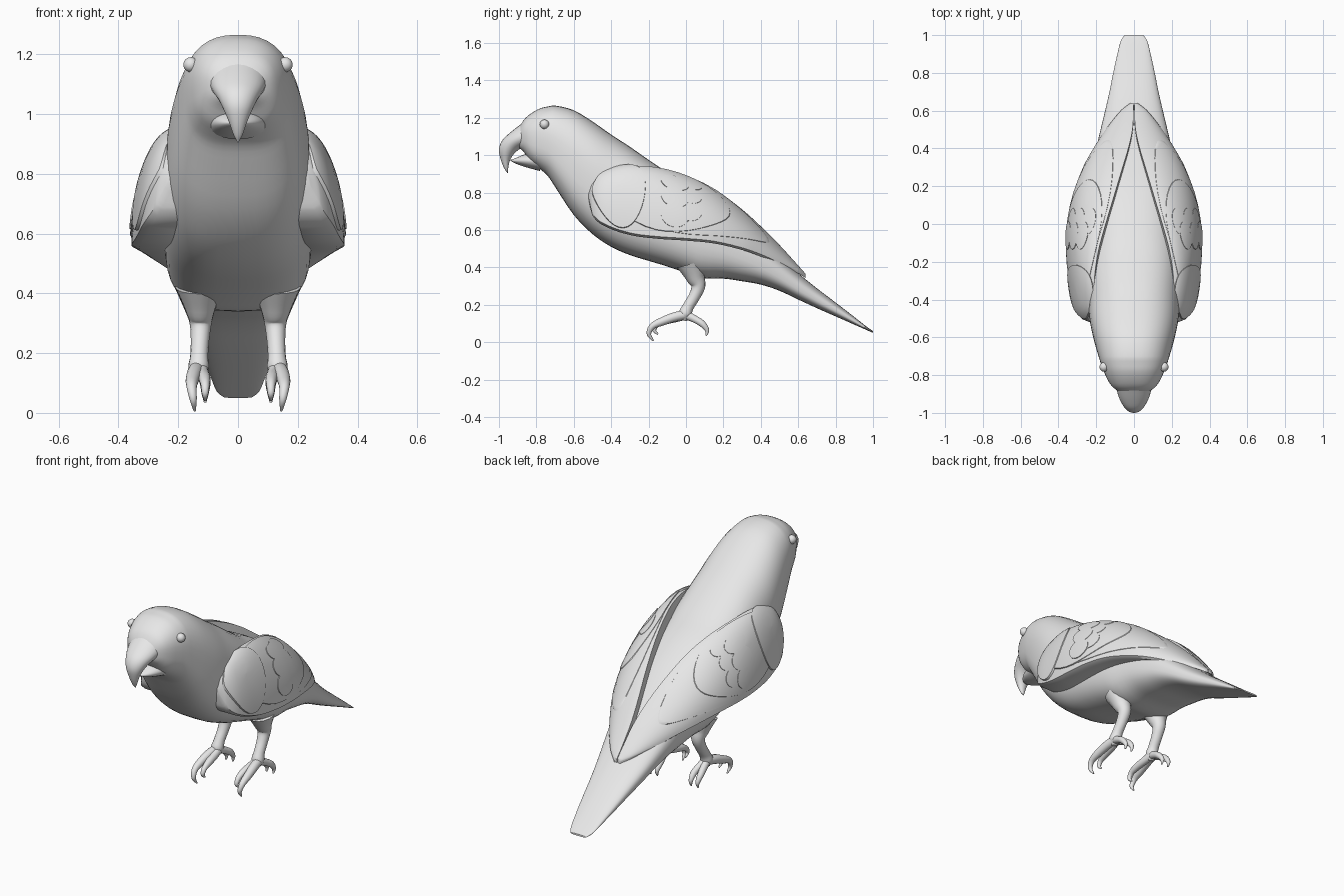
import bpy
from math import sin, cos, pi, radians
from mathutils import Vector

cube = bpy.data.objects.get("Cube")
if cube:
    bpy.data.objects.remove(cube, do_unlink=True)

grey = bpy.data.materials.new("plain grey")
grey.use_nodes = True
grey.diffuse_color = (0.8, 0.8, 0.8, 1)
grey.node_tree.nodes["Principled BSDF"].inputs["Base Color"].default_value = (0.8, 0.8, 0.8, 1)


def sample(table, t):
    """Smoothly interpolate rows whose first entry is the parameter."""
    t = min(max(t, table[0][0]), table[-1][0])
    i = 0
    while i < len(table) - 2 and t > table[i + 1][0]:
        i += 1
    a, b = table[i], table[i + 1]
    before, after = table[max(i - 1, 0)], table[min(i + 2, len(table) - 1)]
    h = b[0] - a[0]
    u = (t - a[0]) / h
    row = []
    for k in range(1, len(a)):
        ma = (b[k] - before[k]) / (b[0] - before[0]) * h
        mb = (after[k] - a[k]) / (after[0] - a[0]) * h
        row.append(a[k] + u * ma + u * u * (3 * (b[k] - a[k]) - 2 * ma - mb)
                   + u ** 3 * (2 * (a[k] - b[k]) + ma + mb))
    return row


def steps(table, n):
    """Parameters spread evenly between the rows of a table."""
    for a, b in zip(table, table[1:]):
        for j in range(n):
            yield a[0] + (b[0] - a[0]) * j / n
    yield table[-1][0]


def loft(name, rings, mirror=False, sharp=50):
    """Skin closed rings of points, capping both ends."""
    n = len(rings[0])
    verts = [p for ring in rings for p in ring]
    faces = [(r * n + i, r * n + (i + 1) % n, (r + 1) * n + (i + 1) % n, (r + 1) * n + i)
             for r in range(len(rings) - 1) for i in range(n)]
    faces += [tuple(range(n))[::-1], tuple(range(len(verts) - n, len(verts)))]
    mesh = bpy.data.meshes.new(name)
    mesh.from_pydata(verts, [], faces)
    mesh.materials.append(grey)
    obj = bpy.data.objects.new(name, mesh)
    bpy.context.collection.objects.link(obj)
    bpy.ops.object.select_all(action='DESELECT')
    obj.select_set(True)
    bpy.context.view_layer.objects.active = obj
    bpy.ops.object.mode_set(mode='EDIT')
    bpy.ops.mesh.select_all(action='SELECT')
    bpy.ops.mesh.normals_make_consistent(inside=False)
    bpy.ops.object.mode_set(mode='OBJECT')
    bpy.ops.object.shade_smooth_by_angle(angle=radians(sharp))
    if mirror:
        obj.modifiers.new("mirror", 'MIRROR')
    return obj


def power(v, n):
    return abs(v) ** (2 / n) * (1 if v >= 0 else -1)


# Body, head and tail: y, bottom, top, half width
body = [
    (-.91, 1.05, 1.11, .04), (-.87, 1.02, 1.185, .105), (-.83, .965, 1.222, .137),
    (-.78, .925, 1.25, .16), (-.74, .89, 1.26, .175), (-.7, .83, 1.265, .188),
    (-.6, .68, 1.24, .216), (-.5, .578, 1.18, .236), (-.4, .51, 1.11, .243),
    (-.3, .466, 1.045, .247), (-.2, .435, .975, .25), (-.1, .405, .91, .25),
    (0, .37, .86, .248), (.08, .342, .815, .243), (.2, .34, .735, .23),
    (.3, .326, .65, .217), (.4, .308, .56, .2), (.5, .275, .462, .177),
    (.6, .228, .37, .153), (.7, .182, .288, .13), (.8, .138, .212, .11),
    (.9, .094, .135, .088), (.97, .063, .08, .07), (1, .05, .06, .05)]
rings = []
for y in steps(body, 3):
    low, top, wide = sample(body, y)
    ring = []
    for k in range(40):
        a = 2 * pi * k / 40
        n = 2.4 if cos(a) > 0 else 2.9
        ring.append((wide * power(sin(a), n), y, (low + top) / 2 + (top - low) / 2 * power(cos(a), n)))
    rings.append(ring)
loft("body", rings)


# Beak halves: step, outer y and z, inner y and z, half width
def beak(name, table):
    rings = []
    for t in steps(table, 4):
        oy, oz, iy, iz, wide = sample(table, t)
        rings.append([(wide * sin(a), (oy + iy) / 2 + (oy - iy) / 2 * cos(a),
                       (oz + iz) / 2 + (oz - iz) / 2 * cos(a))
                      for a in (2 * pi * k / 24 for k in range(24))])
    loft(name, rings)


beak("upper_beak", [
    (0, -.87, 1.175, -.82, 1.04, .1), (1, -.935, 1.125, -.87, 1.04, .085),
    (2, -.982, 1.08, -.9, 1.025, .066), (3, -1, 1.03, -.925, 1, .048),
    (4, -.99, .975, -.942, .97, .03), (5, -.972, .93, -.95, .935, .016),
    (6, -.955, .905, -.953, .906, .002)])
beak("lower_beak", [
    (0, -.79, 1.02, -.78, .915, .1), (1, -.86, 1.005, -.86, .937, .075),
    (2, -.91, .985, -.915, .957, .04), (3, -.937, .975, -.937, .97, .008)])

# Wings: y, inner x, top z, outer x, lower z
wing = [
    (-.52, .21, .81, .235, .77), (-.5, .21, .86, .278, .69), (-.44, .21, .91, .315, .635),
    (-.3, .21, .943, .342, .585), (-.15, .19, .93, .355, .565), (0, .15, .89, .352, .555),
    (.15, .105, .82, .325, .54), (.3, .06, .71, .27, .505), (.4, .03, .62, .215, .47),
    (.5, .008, .52, .15, .425), (.6, .002, .41, .07, .38), (.64, .002, .365, .02, .355)]


def on_wing(y, s, lift=0):
    """Point on the wing, s running from the back edge to the lower edge."""
    xi, zt, xo, zb = sample(wing, y)
    a = min(max(s, 0), 1) * pi / 2
    return Vector((max(xi, 0) + (xo - max(xi, 0)) * sin(a) + lift * sin(a), y,
                   zb + (zt - zb) * cos(a) + lift * cos(a)))


rings = []
for y in steps(wing, 5):
    ring = [on_wing(y, k / 16) for k in range(17)]
    edge, root = ring[-1], ring[0]
    ring.append(Vector((edge.x * .93, y, edge.z - .012)))
    ring.append(Vector((edge.x * .6, y, edge.z - .012)))
    ring.append(Vector((root.x * .7, y, min(root.z - .02, edge.z + .03))))
    rings.append(ring)
loft("wings", rings, mirror=True, sharp=40)


# Overlapping feather layers laid on the wing
def feather(name, y, s, length, width, lift):
    rings = []
    for r in (1, .985, .95, .85, .7, .5, .25, .02):
        height = -.004 if r == 1 else lift
        rings.append([on_wing(y + length * r * cos(a), s + width * r * sin(a), height)
                      for a in (2 * pi * k / 36 for k in range(36))])
    loft(name, rings, mirror=True, sharp=30)


feather("long_feathers", .02, .5, .43, .46, .003)
feather("middle_feathers", -.1, .5, .34, .45, .006)
for row, y in enumerate((.01, -.06)):
    for k in range(3):
        feather("small_feather", y, .3 + .2 * k + .08 * row, .075, .12, .008 + .002 * row)
feather("shoulder_feathers", -.36, .5, .145, .48, .011)


# Legs and toes: tapering tubes through x, y, z, radius
def tube(name, points):
    table = [(i, *p) for i, p in enumerate(points)]
    rings = []
    for t in steps(table, 5):
        x, y, z, r = sample(table, t)
        ahead, behind = sample(table, t + .1), sample(table, t - .1)
        along = Vector((0, ahead[1] - behind[1], ahead[2] - behind[2])).normalized()
        across = along.cross(Vector((1, 0, 0)))
        rings.append([Vector((x + r * cos(a), y, z)) + across * r * sin(a)
                      for a in (2 * pi * k / 16 for k in range(16))])
    loft(name, rings, mirror=True)


tube("legs", [(.13, .03, .42, .08), (.127, .05, .35, .052), (.125, .066, .3, .037),
              (.127, .045, .245, .031), (.13, .012, .19, .03), (.132, -.005, .15, .034),
              (.132, -.01, .115, .015)])
tube("outer_front_toes", [(.135, .01, .15, .025), (.145, -.06, .135, .025), (.153, -.13, .11, .022),
                          (.155, -.18, .085, .017), (.15, -.198, .045, .012), (.145, -.175, .007, .004)])
tube("inner_front_toes", [(.128, .01, .15, .025), (.118, -.05, .13, .022), (.112, -.11, .115, .02),
                          (.11, -.155, .095, .015), (.11, -.17, .065, .011), (.11, -.15, .042, .004)])
for side, shift in (("inner", -.022), ("outer", .022)):
    tube(side + "_back_toes", [(.132, -.01, .15, .025), (.132 + shift * .6, .04, .127, .02),
                               (.132 + shift, .085, .1, .018), (.132 + shift, .112, .065, .012),
                               (.132 + shift, .108, .035, .004)])

# Eyes
bpy.ops.mesh.primitive_uv_sphere_add(segments=24, ring_count=16, radius=.025, location=(0, 0, 0))
eyes = bpy.context.object
eyes.name = "eyes"
for v in eyes.data.vertices:
    v.co += Vector((.158, -.757, 1.165))
eyes.data.materials.append(grey)
eyes.modifiers.new("mirror", 'MIRROR')
bpy.ops.object.shade_smooth_by_angle()
